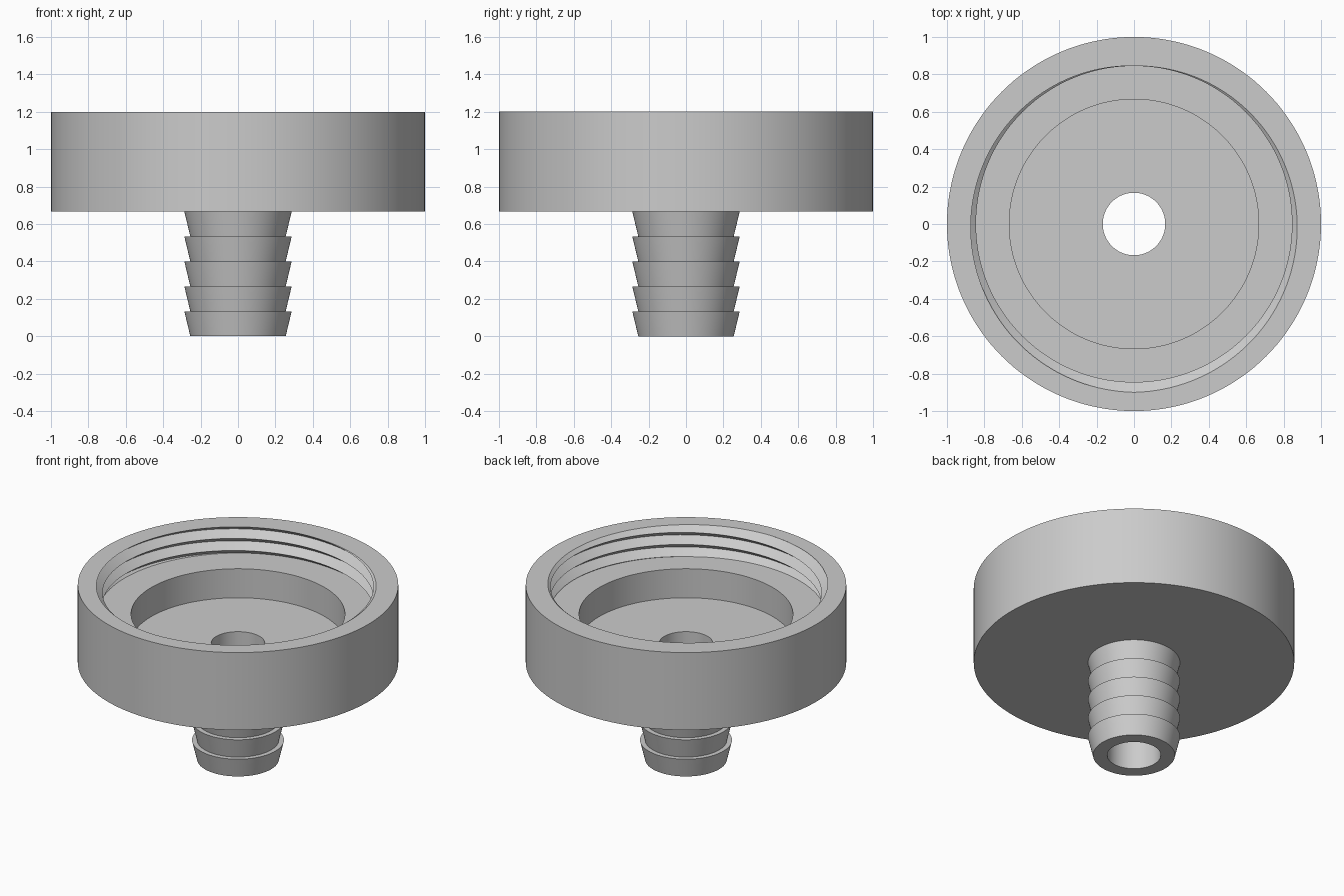
import bpy, bmesh, math

if "Cube" in bpy.data.objects:
    bpy.data.objects.remove(bpy.data.objects["Cube"], do_unlink=True)

SEGMENTS = 144
TOP, LEDGE, FLOOR, BASE = 1.2, 1.0, 0.8, 0.667
BORE, RECESS, BARB_ROOT, BARB_TIP = 0.167, 0.667, 0.255, 0.287
CREST, GROOVE, PITCH = 0.845, 0.9, 0.083

grey = bpy.data.materials.new("plain grey")
grey.use_nodes = True
grey.diffuse_color = (0.6, 0.6, 0.6, 1)
grey.node_tree.nodes["Principled BSDF"].inputs["Base Color"].default_value = (0.6, 0.6, 0.6, 1)


def lathe(name, profile_at):
    """Sweep an (r, z) profile, which may vary with the angle, around z."""
    bm = bmesh.new()
    columns = []
    for i in range(SEGMENTS + 1):
        a = math.tau * i / SEGMENTS
        columns.append([bm.verts.new((r * math.cos(a), r * math.sin(a), z))
                        for r, z in profile_at(a)])
    for c, d in zip(columns, columns[1:]):
        for k in range(len(c) - 1):
            bm.faces.new((c[k], d[k], d[k + 1], c[k + 1]))
    bmesh.ops.remove_doubles(bm, verts=bm.verts, dist=1e-5)
    mesh = bpy.data.meshes.new(name)
    bm.to_mesh(mesh)
    bm.free()
    mesh.materials.append(grey)
    obj = bpy.data.objects.new(name, mesh)
    bpy.context.collection.objects.link(obj)
    bpy.ops.object.select_all(action='DESELECT')
    obj.select_set(True)
    bpy.context.view_layer.objects.active = obj
    bpy.ops.object.shade_smooth_by_angle(angle=math.radians(30))
    return obj


# Internal right-handed V thread, listed from the rim down to the ledge
def thread_points(a):
    start = TOP + PITCH * (a / math.tau - 0.25)  # height of a crest

    def radius(z):
        phase = ((z - start) / PITCH) % 1
        return CREST + (GROOVE - CREST) * (1 - abs(2 * phase - 1))

    points = [(radius(TOP), TOP)]
    for k in range(2, -10, -1):
        z = min(TOP, max(LEDGE, start + k * PITCH / 2))
        points.append((radius(z), z))
    return points + [(radius(LEDGE), LEDGE)]


# Cap with threaded socket, stepped recess and through hole
def cap_profile(a):
    return ([(BARB_TIP, BASE), (1, BASE), (1, TOP)] + thread_points(a) +
            [(RECESS, LEDGE), (RECESS, FLOOR), (BORE, FLOOR), (BORE, BASE)])


# Hose barb: five stacked flared rings around the bore
def barb_profile(a):
    points = [(BORE, BASE), (BORE, 0)]
    step = BASE / 5
    for i in range(5):
        points += [(BARB_ROOT, i * step), (BARB_TIP, (i + 1) * step)]
    return points


lathe("threaded_cap", cap_profile)
lathe("hose_barb", barb_profile)
